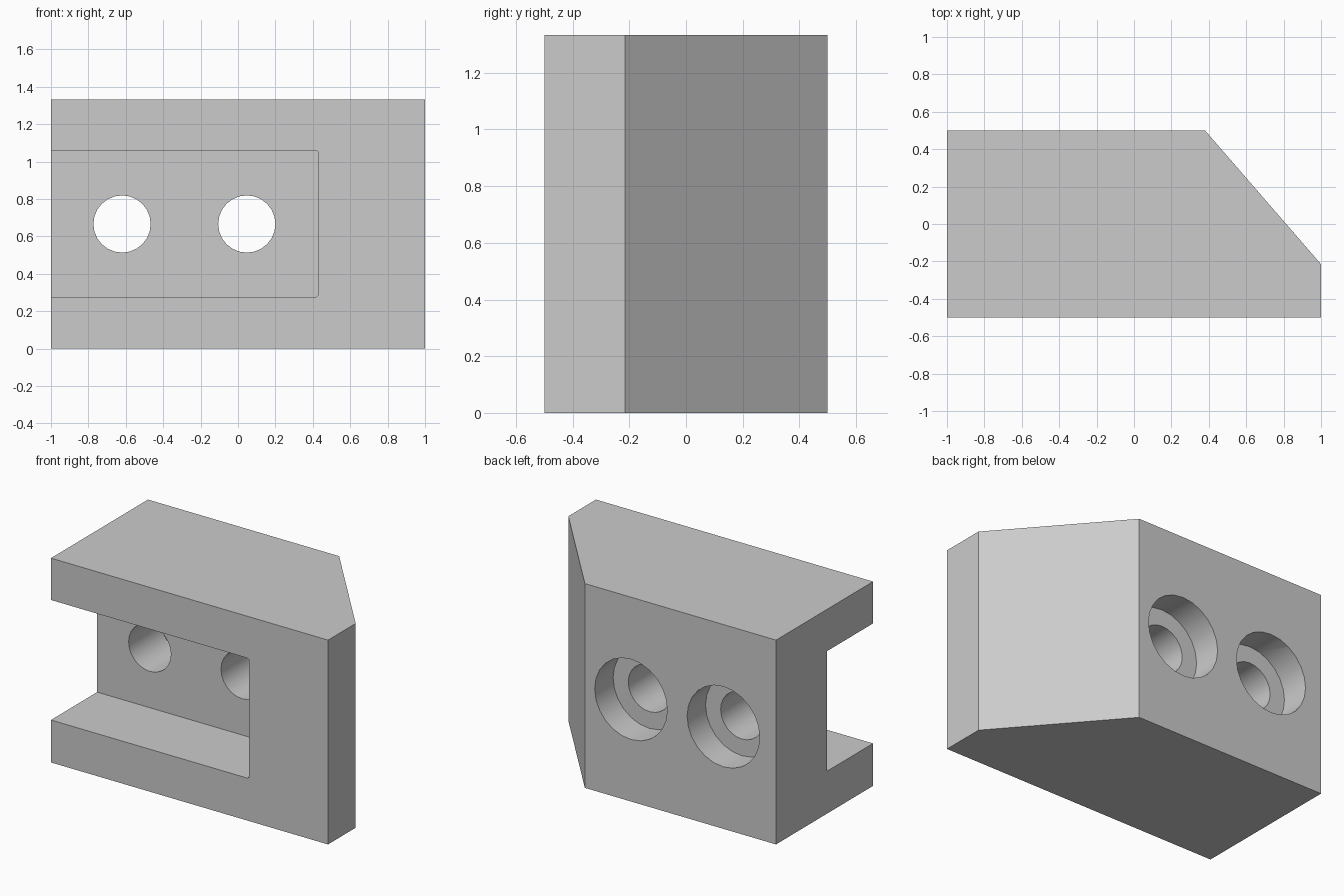
import bpy
import bmesh
import math

cube = bpy.data.objects.get("Cube")
if cube:
    bpy.data.objects.remove(cube, do_unlink=True)

HEIGHT = 1.333
MID = HEIGHT / 2
FLOOR_Y = -0.024   # back wall of the pocket
BORE_Y = 0.31      # seat of the counterbores

grey = bpy.data.materials.new("plain grey")
grey.use_nodes = True
grey.diffuse_color = (0.6, 0.6, 0.6, 1)
grey.node_tree.nodes["Principled BSDF"].inputs["Base Color"].default_value = (0.6, 0.6, 0.6, 1)


def prism(name, points, place, offset):
    """Extrude a flat outline along an offset vector."""
    bm = bmesh.new()
    face = bm.faces.new([bm.verts.new(place(a, b)) for a, b in points])
    result = bmesh.ops.extrude_face_region(bm, geom=[face])
    moved = [v for v in result["geom"] if isinstance(v, bmesh.types.BMVert)]
    bmesh.ops.translate(bm, verts=moved, vec=offset)
    bmesh.ops.recalc_face_normals(bm, faces=bm.faces)
    mesh = bpy.data.meshes.new(name)
    bm.to_mesh(mesh)
    bm.free()
    mesh.materials.append(grey)
    obj = bpy.data.objects.new(name, mesh)
    bpy.context.collection.objects.link(obj)
    return obj


def circle(x, radius, sides=24):
    return [(x + radius * math.cos(math.tau * i / sides),
             MID + radius * math.sin(math.tau * i / sides)) for i in range(sides)]


def cutter(name, points, start, end):
    return prism(name, points, lambda x, z: (x, start, z), (0, end - start, 0))


# Block with one slanted back corner
block = prism("mounting_block",
              [(-1, -0.5), (1, -0.5), (1, -0.215), (0.38, 0.5), (-1, 0.5)],
              lambda x, y: (x, y, 0), (0, 0, HEIGHT))

# Pocket open to the front and one side, with tiny inner corner bevels
low, high, end, b = 0.277, 1.06, 0.428, 0.008
cutters = [cutter("pocket_cutter",
                  [(-1.2, low), (end - b, low), (end, low + b),
                   (end, high - b), (end - b, high), (-1.2, high)],
                  -0.7, FLOOR_Y)]

# Two screw holes, each with a counterbore from the back
for x in (-0.62, 0.047):
    cutters.append(cutter("hole_cutter", circle(x, 0.153), FLOOR_Y - 0.1, 0.6))
    cutters.append(cutter("counterbore_cutter", circle(x, 0.262), BORE_Y, 0.7))

bpy.context.view_layer.objects.active = block
block.select_set(True)
for tool in cutters:
    mod = block.modifiers.new(tool.name, "BOOLEAN")
    mod.operation = "DIFFERENCE"
    mod.solver = "EXACT"
    mod.object = tool
    bpy.ops.object.modifier_apply(modifier=mod.name)
for tool in cutters:
    bpy.data.objects.remove(tool, do_unlink=True)

bpy.ops.object.shade_smooth_by_angle(angle=math.radians(30))
